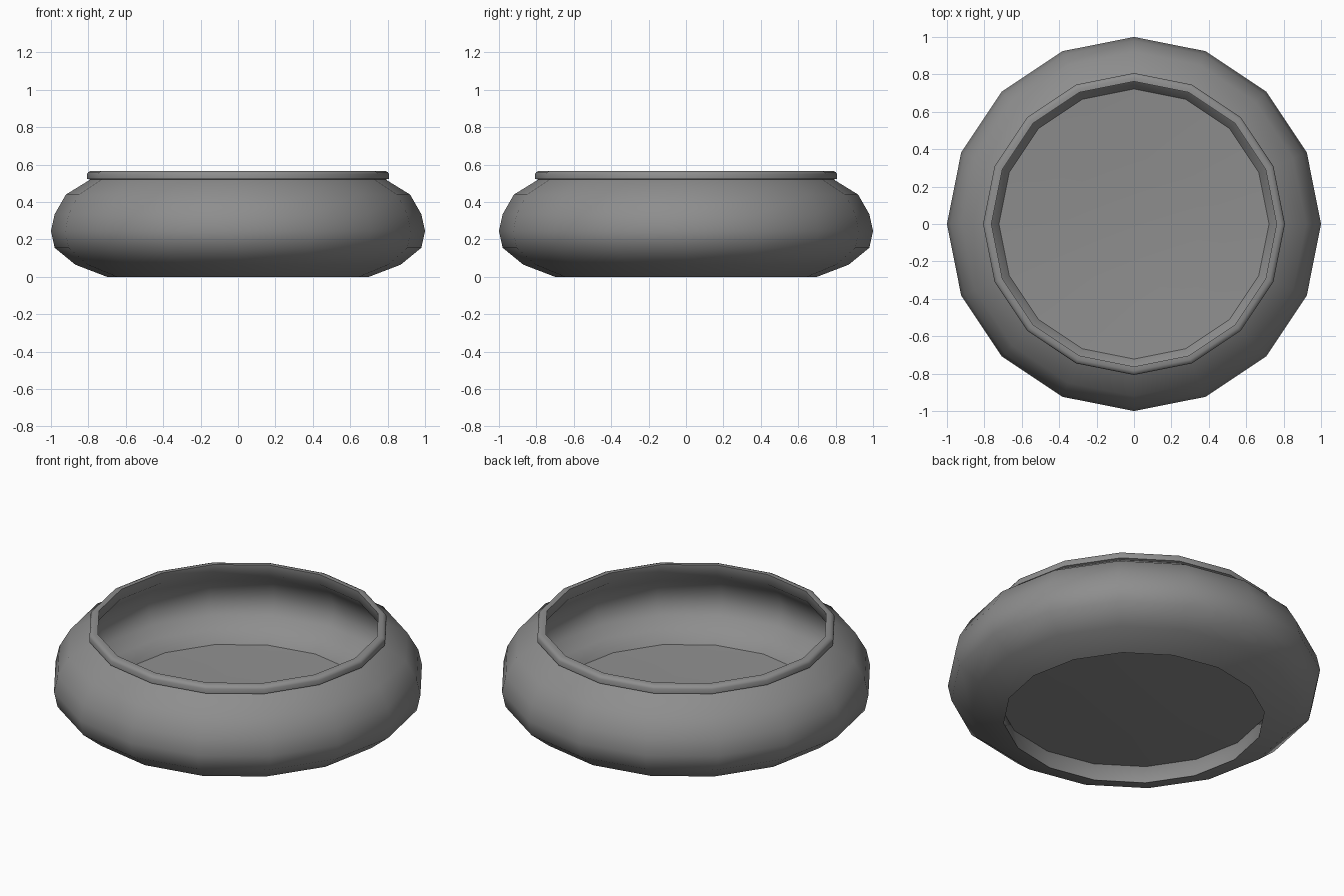
import bpy
import math
import bmesh

if "Cube" in bpy.data.objects:
    bpy.data.objects.remove(bpy.data.objects["Cube"], do_unlink=True)

SIDES = 16

# Plain grey clay
clay = bpy.data.materials.new("grey_clay")
clay.use_nodes = True
GREY = (0.27, 0.27, 0.27, 1)
clay.diffuse_color = GREY
clay.node_tree.nodes["Principled BSDF"].inputs["Base Color"].default_value = GREY


def lathe(name, profile):
    """Spin a (radius, height) profile; radius 0 becomes a single pole."""
    bm = bmesh.new()
    rings = []
    for r, z in profile:
        if r == 0:
            rings.append([bm.verts.new((0, 0, z))] * SIDES)
            continue
        angles = [math.tau * i / SIDES for i in range(SIDES)]
        rings.append([bm.verts.new((r * math.cos(a), r * math.sin(a), z)) for a in angles])
    for low, high in zip(rings, rings[1:]):
        for i in range(SIDES):
            j = (i + 1) % SIDES
            bm.faces.new(dict.fromkeys((low[i], low[j], high[j], high[i])))
    bmesh.ops.remove_doubles(bm, verts=bm.verts, dist=0.0001)
    mesh = bpy.data.meshes.new(name)
    bm.to_mesh(mesh)
    bm.free()
    mesh.materials.append(clay)
    obj = bpy.data.objects.new(name, mesh)
    bpy.context.collection.objects.link(obj)
    bpy.ops.object.select_all(action="DESELECT")
    obj.select_set(True)
    bpy.context.view_layer.objects.active = obj
    bpy.ops.object.shade_smooth_by_angle(angle=math.radians(46))


# Bulging outer wall, from the foot up
foot = (0.7, 0)
outer_wall = [(0.87, 0.065), (0.98, 0.155), (1, 0.245), (0.98, 0.335), (0.92, 0.44), (0.79, 0.52)]
# Rolled lip around the mouth
lip = [(0.807, 0.524), (0.807, 0.55), (0.8, 0.561), (0.785, 0.567), (0.762, 0.567)]
# Inner wall, from the mouth down to the foot
inner_wall = [(0.768, 0.505), (0.85, 0.43), (0.888, 0.35), (0.89, 0.28), (0.86, 0.22), (0.795, 0.168), (0.722, 0.113)]

lathe("bowl_wall", [foot] + outer_wall + lip + inner_wall + [foot])

# Thin, slightly dished floor set above the foot
lathe("bowl_floor", [(0.722, 0.113), (0.36, 0.091), (0, 0.083)])
